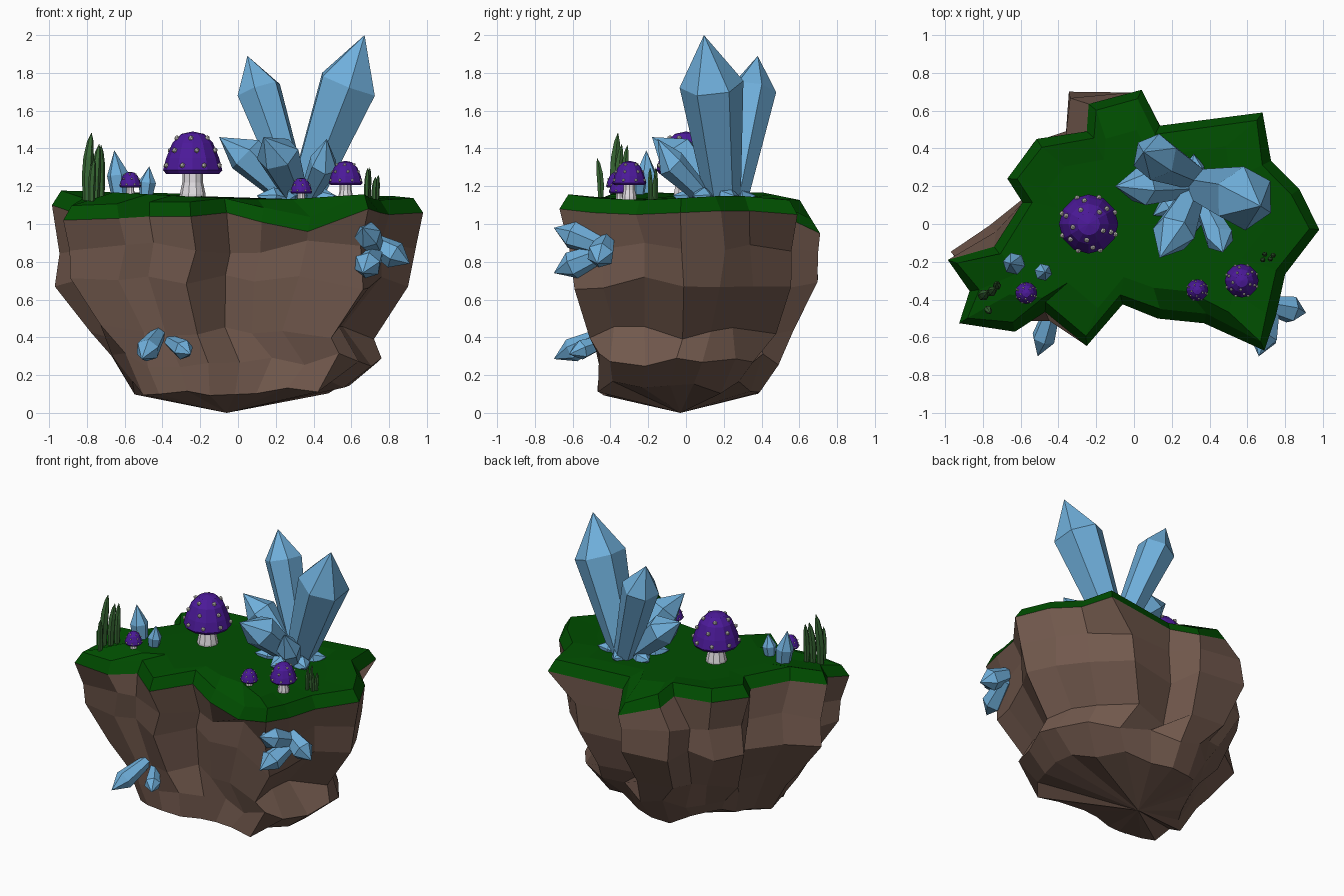
import bpy, bmesh, math, random
from mathutils import Vector as V

if "Cube" in bpy.data.objects:
    bpy.data.objects.remove(bpy.data.objects["Cube"])

random.seed(4)


def material(name, rgb):
    m = bpy.data.materials.new(name)
    m.diffuse_color = (*rgb, 1)
    m.use_nodes = True
    m.node_tree.nodes["Principled BSDF"].inputs["Base Color"].default_value = m.diffuse_color
    return m


ROCK = material("rock brown", (0.165, 0.098, 0.073))
GRASS = material("grass green", (0.0, 0.075, 0.0))
CRYSTAL = material("crystal blue", (0.16, 0.43, 0.71))
PURPLE = material("cap purple", (0.072, 0.01, 0.32))
STEM = material("stem white", (0.76, 0.73, 0.76))
SPOT = material("spot cream", (0.72, 0.69, 0.65))
BLADE = material("blade green", (0.04, 0.14, 0.035))


def skin(name, rings, mat, cap_start=True, cap_end=True):
    """Skin a list of rings; a ring of one point is a tip."""
    bm = bmesh.new()
    rs = [[bm.verts.new(p) for p in r] for r in rings]
    for a, b in zip(rs, rs[1:]):
        n = max(len(a), len(b))
        for i in range(n):
            j = (i + 1) % n
            if len(a) == 1:
                bm.faces.new((a[0], b[i], b[j]))
            elif len(b) == 1:
                bm.faces.new((a[i], a[j], b[0]))
            else:
                bm.faces.new((a[i], a[j], b[j], b[i]))
    for ring, cap in ((rs[0], cap_start), (rs[-1], cap_end)):
        if cap and len(ring) > 2:
            bm.faces.new(ring)
    bmesh.ops.recalc_face_normals(bm, faces=bm.faces)
    me = bpy.data.meshes.new(name)
    bm.to_mesh(me)
    bm.free()
    me.materials.append(mat)
    ob = bpy.data.objects.new(name, me)
    bpy.context.collection.objects.link(ob)
    return ob


def circle(c, r, n, axis=V((0, 0, 1)), turn=0.0):
    if r == 0:
        return [V(c)]
    q = axis.to_track_quat('Z', 'Y')
    return [V(c) + q @ V((r * math.cos(turn + math.tau * i / n),
                          r * math.sin(turn + math.tau * i / n), 0)) for i in range(n)]


# Island outline, clockwise from the left: x, y, height of the turf's lower edge
OUT = [(-.985, -.19, 1.1), (-.74, -.12, 1.09), (-.59, .115, 1.08), (-.67, .24, 1.09),
       (-.515, .45, 1.09), (-.25, .49, 1.08), (-.24, .635, 1.05), (.04, .71, .95),
       (.135, .52, 1.04), (.68, .59, 1.05), (.725, .335, 1.07), (.875, .185, 1.07),
       (.98, -.03, 1.06), (.8, -.265, 1.05), (.75, -.49, 1.06), (.69, -.67, 1.08),
       (.37, -.525, .96), (.125, -.5, 1.01), (-.06, -.425, 1.06), (-.25, -.645, 1.04),
       (-.47, -.465, 1.04), (-.63, -.57, 1.03), (-.925, -.525, 1.02), (-.87, -.355, 1.06)]
OUT = [V(p) for p in OUT]
N = len(OUT)


def inset(d, rise):
    """Move the outline inward by d and up."""
    ring = []
    for i, p in enumerate(OUT):
        a, b = OUT[i - 1], OUT[(i + 1) % N]
        t = ((p - a).xy.normalized() + (b - p).xy.normalized()).normalized()
        ring.append(V((p.x + t.y * d, p.y - t.x * d, p.z + rise)))
    return ring


# Turf: bevelled edge, then a gently rising top
rim = inset(.052, .077)
crown = [V((p.x * .75, p.y * .75, 1.132 - .04 * min(p.x, 0))) for p in rim]
skin("grass_top", [OUT, rim, crown], GRASS, cap_start=False)

# Rock body: the outline is fitted to each level's extents, roughened,
# and kept from bulging past the turf
base = [p.xy for p in OUT]
for i, p in {1: (-.765, -.05), 5: (-.38, .49), 6: (-.34, .71), 9: (.5, .59), 20: (-.47, -.57)}.items():
    base[i] = V(p)
levels = [(.88, 0, -.945, .94, -.62, .70), (.69, 0, -.97, .90, -.59, .70),
          (.43, 0, -.78, .72, -.51, .57), (.28, 1, -.67, .76, -.46, .49),
          (.13, 1, -.56, .59, -.47, .39)]
rings = [OUT]
for z, smooth, x0, x1, y0, y1 in levels:
    pts = base
    for _ in range(smooth):
        pts = [(pts[i - 1] + 2 * pts[i] + pts[(i + 1) % N]) / 4 for i in range(N)]
    pts = [p + V((random.uniform(-.022, .022), random.uniform(-.022, .022))) for p in pts]
    xs, ys = [p.x for p in pts], [p.y for p in pts]
    ring = []
    for p, b in zip(pts, base):
        q = V((x0 + (p.x - min(xs)) / (max(xs) - min(xs)) * (x1 - x0),
               y0 + (p.y - min(ys)) / (max(ys) - min(ys)) * (y1 - y0)))
        q *= min(1, b.length / q.length)
        ring.append(V((q.x, q.y, z + random.uniform(-.04, .04))))
    rings.append(ring)
rings.append([V((-.06, -.03, 0))])
skin("rock_body", rings, ROCK, cap_start=False)


# Crystals: narrow base, wide shoulder, pointed tip
def crystal(name, foot, tip, r0, r1, shoulder=None, turn=0.3):
    foot, tip = V(foot), V(tip)
    shoulder = V(shoulder) if shoulder else foot.lerp(tip, .66)
    ax = shoulder - foot
    skin(name, [circle(foot, r0, 6, ax, turn), circle(shoulder, r1, 6, ax, turn), [tip]], CRYSTAL)


crystal("crystal_tall_right", (.34, .2, 1.1), (.67, .095, 2.0), .09, .17, (.585, .135, 1.74))
crystal("crystal_tall_left", (.32, .25, 1.1), (.05, .38, 1.89), .07, .125, (.11, .355, 1.71))
crystal("crystal_side_left", (.3, .2, 1.12), (-.1, .2, 1.46), .06, .105, (.04, .2, 1.37))
crystal("crystal_front", (.32, .18, 1.12), (.135, -.18, 1.46), .06, .115, (.21, -.05, 1.37))
crystal("crystal_front_small", (.36, .12, 1.12), (.47, -.15, 1.45), .045, .08, (.455, -.08, 1.32))
for i in range(6):  # low shards around the cluster's foot
    a = math.tau * i / 6 + .5
    crystal("base_shard", (.32, .17, 1.11),
            (.31 + .24 * math.cos(a), .15 + .22 * math.sin(a), 1.15), .04, .06)

crystal("crystal_small_a", (-.62, -.21, 1.12), (-.655, -.21, 1.39), .045, .06, (-.635, -.21, 1.26))
crystal("crystal_small_b", (-.49, -.255, 1.12), (-.47, -.255, 1.305), .03, .047, (-.48, -.255, 1.22))

# Crystals growing out of the rock sides
for foot, tip, r in (((.73, -.42, .87), (.66, -.70, .98), .075),
                     ((.68, -.42, .92), (.91, -.47, .79), .075),
                     ((.73, -.42, .86), (.66, -.70, .74), .075),
                     ((-.42, -.42, .42), (-.51, -.70, .285), .065),
                     ((-.36, -.43, .38), (-.25, -.62, .31), .055)):
    crystal("side_crystal", foot, tip, r * .6, r)


# Mushrooms
CAP = [(0, .35), (.06, .337), (.107, .29), (.14, .21), (.157, .145), (.14, .125), (.06, .13)]


def mushroom(x, y, z, s):
    o = V((x, y, z))
    up = V((0, 0, s))
    skin("mushroom_stem", [circle(o + up * h, r * s, 10) for r, h in
                           ((.072, -.04), (.068, .02), (.055, .08), (.055, .15))], STEM)
    skin("mushroom_cap", [circle(o + up * h, r * s, 12) for r, h in CAP], PURPLE)
    bm = bmesh.new()
    for k, (r, h, n) in enumerate(((.085, .315, 5), (.126, .25, 6), (.151, .17, 8))):
        for c in circle(o + up * h, r * s, n, turn=k * .5 + .2):
            g = bmesh.ops.create_icosphere(bm, subdivisions=1, radius=.015 * s)
            bmesh.ops.translate(bm, verts=g["verts"], vec=c)
    me = bpy.data.meshes.new("cap_spots")
    bm.to_mesh(me)
    bm.free()
    me.materials.append(SPOT)
    bpy.context.collection.objects.link(bpy.data.objects.new("cap_spots", me))


mushroom(-.24, 0, 1.14, 1)
mushroom(.57, -.3, 1.135, .57)
mushroom(.335, -.35, 1.115, .37)
mushroom(-.57, -.365, 1.147, .37)


# Grass blades: bent, tapering stalks
def blade(x, y, z, h, w, lean):
    skin("grass_blade", [circle((x + lean[0] * t * t, y + lean[1] * t * t, z + h * t), w * r, 6)
                         for t, r in ((-.2, .75), (.3, 1), (.6, .95), (.85, .6), (1, 0))], BLADE)


blade(-.80, -.38, 1.16, .325, .029, (.025, .02))
blade(-.755, -.36, 1.16, .265, .025, (.02, .02))
blade(-.725, -.33, 1.16, .26, .022, (0, .02))
blade(-.775, -.45, 1.15, .2, .02, (.015, -.02))
for x, y, h in ((.68, -.19, .17), (.69, -.16, .17), (.72, -.185, .12), (.735, -.165, .13)):
    blade(x, y, 1.13, h, .014, (.008, 0))
